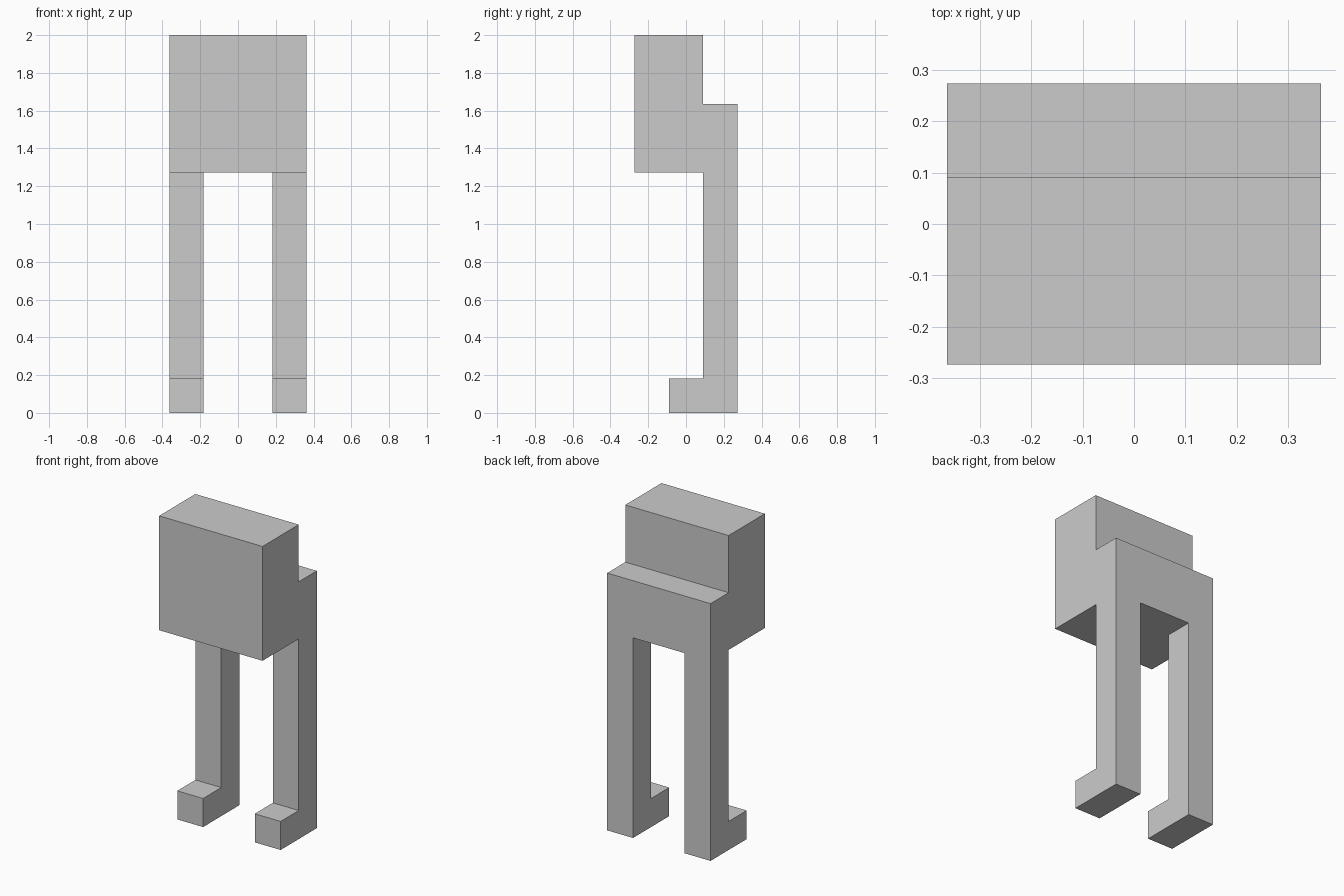
import bpy, bmesh
from mathutils import Vector

if "Cube" in bpy.data.objects:
    bpy.data.objects.remove(bpy.data.objects["Cube"])

U = 2 / 11  # block size: the model is 11 blocks tall

bm = bmesh.new()

# Head and stepped back: side profile (y, z) swept across three columns in x
profile = [(-1.5, 7), (0.5, 7), (1.5, 7), (1.5, 9), (0.5, 9), (0.5, 11), (-1.5, 11)]
rings = [[bm.verts.new((x, y, z)) for y, z in profile] for x in (-2, -1, 1, 2)]
n = len(profile)
for a, b in zip(rings, rings[1:]):
    for i in range(n):
        j = (i + 1) % n
        bm.faces.new((a[i], a[j], b[j], b[i]))
bm.faces.new(rings[0])
bm.faces.new(rings[-1])
bmesh.ops.recalc_face_normals(bm, faces=bm.faces[:])


def pull(test, offset):
    """Extrude every face whose centre passes the test."""
    faces = [f for f in bm.faces if test(f.calc_center_median(), f.normal)]
    new = bmesh.ops.extrude_discrete_faces(bm, faces=faces)["faces"]
    for f in new:
        bmesh.ops.translate(bm, verts=f.verts[:], vec=Vector(offset))
    bm.normal_update()


bm.normal_update()
# Legs: pulled down from the outer rear parts of the underside
pull(lambda c, nrm: abs(c.x) > 1.2 and c.y > 0.5 and abs(c.z - 7) < 0.01, (0, 0, -6))
# Ankle blocks, then feet pulled forward
pull(lambda c, nrm: abs(c.z - 1) < 0.01, (0, 0, -1))
pull(lambda c, nrm: c.z < 0.9 and nrm.y < -0.9, (0, -1, 0))

# Merge coplanar faces and scale to size
bmesh.ops.dissolve_limit(bm, angle_limit=0.01, verts=bm.verts[:], edges=bm.edges[:])
bmesh.ops.recalc_face_normals(bm, faces=bm.faces[:])
bmesh.ops.scale(bm, vec=(U, U, U), verts=bm.verts[:])

mesh = bpy.data.meshes.new("blocky_body_with_legs")
bm.to_mesh(mesh)
bm.free()
bpy.context.collection.objects.link(bpy.data.objects.new("blocky_body_with_legs", mesh))
